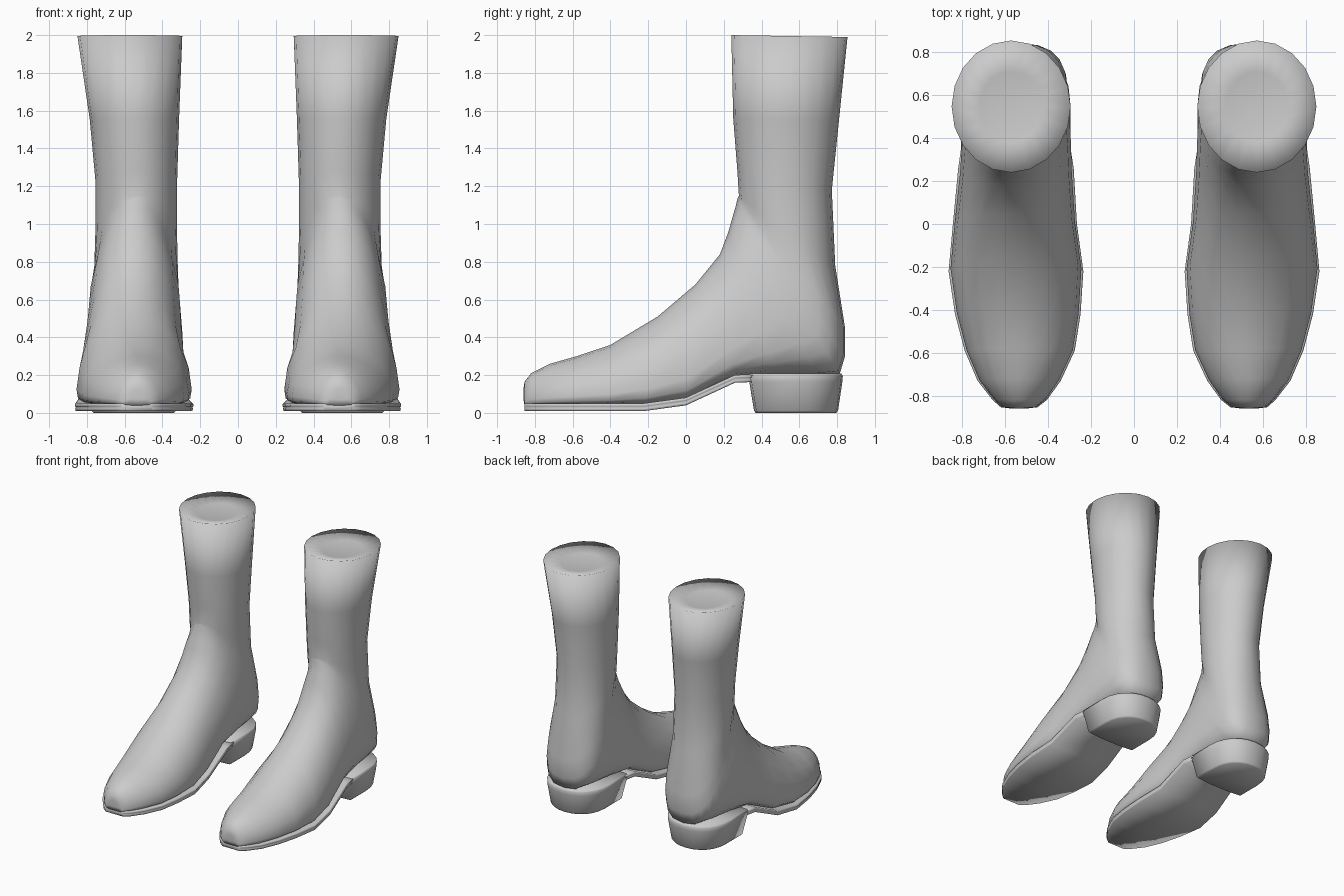
import bpy, bmesh, math

if "Cube" in bpy.data.objects:
    bpy.data.objects.remove(bpy.data.objects["Cube"])

leather = bpy.data.materials.new("grey_leather")
leather.diffuse_color = (0.6, 0.6, 0.6, 1)
leather.use_nodes = True
leather.node_tree.nodes["Principled BSDF"].inputs["Base Color"].default_value = leather.diffuse_color


def loft(name, rings):
    """Skin a list of equal-length closed rings, cap both ends, mirror to the other foot."""
    bm = bmesh.new()
    loops = [[bm.verts.new(p) for p in ring] for ring in rings]
    n = len(loops[0])
    for a, b in zip(loops, loops[1:]):
        for i in range(n):
            j = (i + 1) % n
            bm.faces.new((a[i], a[j], b[j], b[i]))
    bm.faces.new(loops[0][::-1])
    bm.faces.new(loops[-1])
    bmesh.ops.recalc_face_normals(bm, faces=bm.faces)
    mesh = bpy.data.meshes.new(name)
    bm.to_mesh(mesh)
    bm.free()
    mesh.materials.append(leather)
    obj = bpy.data.objects.new(name, mesh)
    bpy.context.collection.objects.link(obj)
    bpy.ops.object.select_all(action='DESELECT')
    bpy.context.view_layer.objects.active = obj
    obj.select_set(True)
    bpy.ops.object.shade_smooth()
    obj.modifiers.new("other_foot", 'MIRROR').use_axis[0] = True


def power(v, p):
    return math.copysign(abs(v) ** (2 / p), v)


def slanted_ring(ty, tz, by, bz, x0, x1, n=20):
    """Section from instep to sole: flat-bottomed when upright, round when it lies level."""
    level = 1.2 * (by - ty) / math.hypot(by - ty, bz - tz)
    level = max(0, min(1, level))
    widest = .18 + .32 * level
    pts = []
    for i in range(n):
        t = 2 * math.pi * i / n
        c, s = math.cos(t), math.sin(t)
        p = 1.9 + .1 * level if s > 0 else 4 - 2 * level
        f = widest + power(s, p) * ((1 - widest) if s > 0 else widest)
        x = (x0 + x1) / 2 + power(c, p) * (x1 - x0) / 2
        pts.append((x, by + (ty - by) * f, bz + (tz - bz) * f))
    return pts


# Boot upper: sections fan from the toe, round the heel and up the shaft
# instep y, z | sole or back y, z | inner x, outer x
FOOT = [
    (-.855, .165, -.855, .04, .46, .61),
    (-.82, .21, -.82, .04, .415, .65),
    (-.72, .26, -.73, .04, .35, .72),
    (-.58, .30, -.59, .04, .285, .78),
    (-.40, .36, -.42, .04, .258, .825),
    (-.15, .51, -.22, .04, .245, .855),
    (.05, .68, .00, .07, .275, .835),
    (.18, .84, .26, .19, .29, .81),
]
SHAFT = [
    (.225, .96, .48, .20, .295, .80),
    (.25, 1.05, .70, .20, .302, .792),
    (.265, 1.10, .815, .21, .308, .782),
    (.27, 1.125, .842, .30, .312, .772),
    (.275, 1.14, .842, .45, .318, .762),
    (.28, 1.15, .79, .78, .323, .755),
    (.272, 1.28, .772, 1.18, .322, .755),
    (.25, 1.56, .81, 1.55, .312, .785),
    (.24, 2.0, .855, 1.99, .295, .85),
]
toe_tip = slanted_ring(-.86, .13, -.86, .07, .50, .57)
# Shallow dished top inside the rim
dish = slanted_ring(.38, 1.965, .71, 1.96, .425, .72)
loft("boot_upper", [toe_tip] + [slanted_ring(*row) for row in FOOT + SHAFT] + [dish])


# Welted sole: a thin grooved strip following the foot outline, ending inside the heel
def sole_ring(y, z, x0, x1):
    half = [(.005, -.03), (.002, -.016), (.006, -.011), (0, -.005), (0, .005), (.008, .011)]
    left = [(x0 - .009 + dx, y, z + dz) for dx, dz in half]
    right = [(x1 + .009 - dx, y, z + dz) for dx, dz in half]
    return left + right[::-1]


outline = [row[2:] for row in FOOT]
outline = [(y, z, x0, x1) for y, z, x0, x1 in outline] + [(.40, .195, .312, .79)]
loft("sole", [sole_ring(*row[:2], *row[2:]) for row in outline])


# Stacked heel: straight front edge, round back, tapering downward
def heel_ring(z, front, back, half, cx=.552):
    mid = front + .46 * (back - front)
    pts = [(cx - half * k, front - (.012 if abs(k) < 1 else 0), z) for k in (1, .4, -.4, -1)]
    for i in range(13):
        t = math.pi * i / 12
        c, s = power(math.cos(t), 2.2), power(max(0, math.sin(t)), 2.2)
        pts.append((cx + half * c, mid + (back - mid) * s, z))
    return pts


loft("heel", [
    heel_ring(0, .38, .795, .212),
    heel_ring(.012, .372, .805, .224),
    heel_ring(.165, .347, .828, .252),
    heel_ring(.195, .335, .83, .255),
    heel_ring(.208, .34, .822, .247),
])
